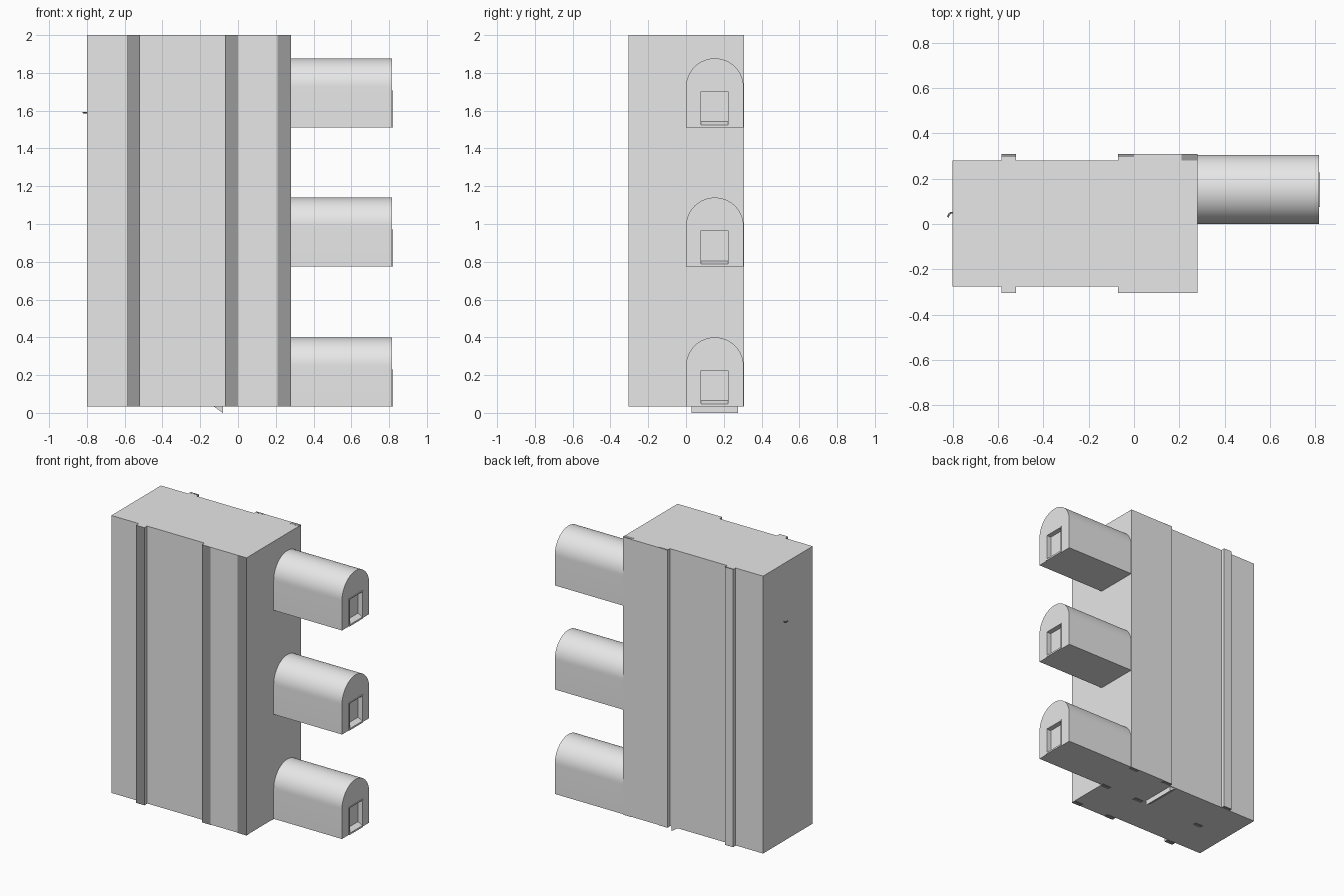
import bpy, bmesh, math
from mathutils import Vector

cube = bpy.data.objects.get("Cube")
if cube:
    bpy.data.objects.remove(cube, do_unlink=True)


def make_material(name, value):
    m = bpy.data.materials.new(name)
    m.use_nodes = True
    colour = (value, value, value, 1)
    m.diffuse_color = colour
    m.node_tree.nodes["Principled BSDF"].inputs["Base Color"].default_value = colour
    return m


LIGHT = make_material("light grey", 0.8)
DARK = make_material("dark grey", 0.32)


def prism(name, points, axis, start, end, mats=(LIGHT,), rule=None, smooth=False):
    """Extrude a 2D outline along x, y or z (outline uses the other two axes in order)."""
    def place(p, t):
        v = list(p)
        v.insert("xyz".index(axis), t)
        return Vector(v)
    bm = bmesh.new()
    face = bm.faces.new([bm.verts.new(place(p, start)) for p in points])
    new = bmesh.ops.extrude_face_region(bm, geom=[face])["geom"]
    shift = place((0, 0), end - start)
    bmesh.ops.translate(bm, vec=shift, verts=[g for g in new if isinstance(g, bmesh.types.BMVert)])
    bmesh.ops.recalc_face_normals(bm, faces=bm.faces)
    bm.normal_update()
    if rule:
        for f in bm.faces:
            f.material_index = rule(f)
    mesh = bpy.data.meshes.new(name)
    bm.to_mesh(mesh)
    bm.free()
    ob = bpy.data.objects.new(name, mesh)
    bpy.context.collection.objects.link(ob)
    for m in mats:
        mesh.materials.append(m)
    if smooth:
        bpy.ops.object.select_all(action="DESELECT")
        ob.select_set(True)
        bpy.context.view_layer.objects.active = ob
        bpy.ops.object.shade_smooth_by_angle(angle=math.radians(30))
    return ob


def rect(a0, a1, b0, b1):
    return [(a0, b0), (a1, b0), (a1, b1), (a0, b1)]


BASE, TOP = 0.035, 2.0
STRIPS = [(-0.585, -0.52), (-0.07, 0.0), (0.21, 0.28)]

# Main block: stepped plan with a rib on each long side; front strips are dark
front = [(-0.8, -0.275), (-0.585, -0.275), (-0.585, -0.305), (-0.52, -0.305), (-0.52, -0.275),
         (-0.07, -0.275), (-0.07, -0.305), (0.0, -0.305), (0.21, -0.305), (0.28, -0.305)]
back = [(0.28, 0.308), (-0.07, 0.308), (-0.07, 0.28), (-0.52, 0.28), (-0.52, 0.308),
        (-0.585, 0.308), (-0.585, 0.28), (-0.8, 0.28)]


def front_strip(f):
    c = f.calc_center_median()
    return int(f.normal.y < -0.5 and any(a < c.x < b for a, b in STRIPS))


prism("main_block", front + back, "z", BASE, TOP, (LIGHT, DARK), front_strip)

# Dark strip ends showing on the top and the underside
for i, (a, b) in enumerate(STRIPS):
    inner = 0.28 if i == 2 else 0.295
    prism(f"strip_top_{i}", rect(a, b, inner, 0.308), "z", 1.995, 2.0005, (DARK,))
    for j, (y0, y1) in enumerate([(-0.305, -0.275), (-0.015, 0.015), (0.28, 0.308)]):
        prism(f"strip_bottom_{i}_{j}", rect(a, b, y0, y1), "z", BASE - 0.002, BASE + 0.003, (DARK,))

# Three round-topped pods with a recessed doorway in the outer end
R = 0.1525
D0, D1, DOOR = 0.08, 0.222, 0.19
X0, XR, X1 = 0.28, 0.785, 0.815
for i, z in enumerate((BASE, 0.775, 1.512)):
    arch = [(R + R * math.cos(t * math.pi / 32), z + 0.2125 + R * math.sin(t * math.pi / 32))
            for t in range(33)]
    outline = [(2 * R, z)] + arch + [(0, z)]
    doorway = [(D0, z), (D0, z + DOOR), (D1, z + DOOR), (D1, z)]
    prism(f"pod_{i}", outline, "x", X0 - 0.02, XR, smooth=True)
    prism(f"pod_end_{i}", outline + doorway, "x", XR, X1, smooth=True)
    # Sloping sill at the foot of the doorway
    prism(f"door_sill_{i}", [(XR, z), (X1 + 0.005, z), (X1 + 0.005, z + 0.012), (XR, z + 0.03)],
          "y", D0, D1)
    # Thin raised door frame
    t = 0.006
    frame = [(D0 - t, z), (D0 - t, z + DOOR + t), (D1 + t, z + DOOR + t), (D1 + t, z)]
    prism(f"door_frame_{i}", frame + doorway[::-1], "x", X1 - 0.002, X1 + 0.005)

# Wedge catch under the block
prism("bottom_wedge", [(-0.13, BASE), (-0.08, 0.0), (-0.08, BASE)], "y", 0.03, 0.275)

# Small bent hook on the left-hand wall
curve = bpy.data.curves.new("wall_hook", "CURVE")
curve.dimensions = "3D"
curve.bevel_depth = 0.004
curve.bevel_resolution = 2
curve.use_fill_caps = True
spline = curve.splines.new("POLY")
path = [(-0.795, 0.05), (-0.808, 0.049), (-0.816, 0.043), (-0.82, 0.03)]
spline.points.add(len(path) - 1)
for p, (x, y) in zip(spline.points, path):
    p.co = (x, y, 1.59, 1)
curve.materials.append(DARK)
hook = bpy.data.objects.new("wall_hook", curve)
bpy.context.collection.objects.link(hook)
